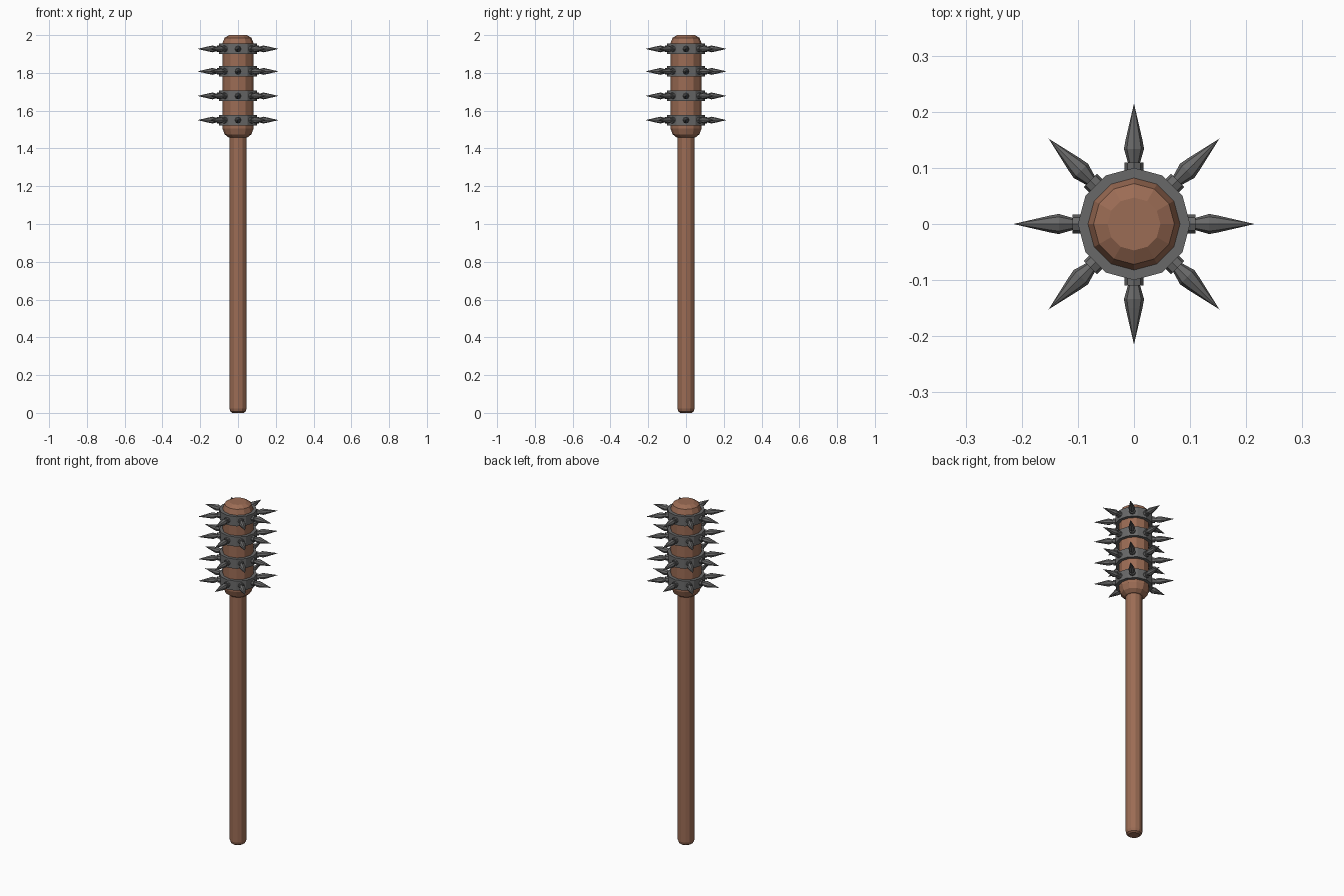
import bpy, bmesh
from math import pi, cos, sin
from mathutils import Matrix

if "Cube" in bpy.data.objects:
    bpy.data.objects.remove(bpy.data.objects["Cube"])


def lathe(bm, profile, sides, matrix=Matrix(), closed=False):
    """Revolve (radius, height) points round z; a closed profile makes a band."""
    rings = []
    for r, z in profile:
        if r == 0:
            rings.append([bm.verts.new(matrix @ Matrix.Translation((0, 0, z)).translation)] * sides)
        else:
            rings.append([bm.verts.new(matrix @ Matrix.Translation(
                (r * cos(2 * pi * i / sides), r * sin(2 * pi * i / sides), z)).translation)
                for i in range(sides)])
    pairs = list(zip(rings, rings[1:]))
    if closed:
        pairs.append((rings[-1], rings[0]))
    for a, b in pairs:
        for i in range(sides):
            j = (i + 1) % sides
            bm.faces.new(dict.fromkeys((a[i], a[j], b[j], b[i])))
    if not closed:
        for ring in (rings[0][::-1], rings[-1]):
            if ring[0] is not ring[1]:
                bm.faces.new(ring)


def finish(name, bm, material):
    bmesh.ops.recalc_face_normals(bm, faces=bm.faces)
    mesh = bpy.data.meshes.new(name)
    bm.to_mesh(mesh)
    bm.free()
    mesh.materials.append(material)
    obj = bpy.data.objects.new(name, mesh)
    bpy.context.collection.objects.link(obj)


def make_material(name, color):
    mat = bpy.data.materials.new(name)
    mat.diffuse_color = color
    mat.use_nodes = True
    mat.node_tree.nodes["Principled BSDF"].inputs["Base Color"].default_value = mat.diffuse_color
    return mat


wood = make_material("wood", (0.33, 0.15, 0.09, 1))
iron = make_material("iron", (0.14, 0.14, 0.14, 1))

# Wooden handle flowing into the thicker head
bm = bmesh.new()
lathe(bm, [(0.03, 0), (0.04, 0.007), (0.045, 0.022), (0.045, 1.458),
           (0.052, 1.46), (0.071, 1.475), (0.082, 1.505),
           (0.082, 1.957), (0.072, 1.985), (0.047, 2.0)], 12)
finish("wooden_shaft", bm, wood)

# Iron bands, each with eight spikes
spike = [(0.017, 0.09), (0.017, 0.110), (0.011, 0.110), (0.018, 0.134),
         (0.015, 0.150), (0, 0.215)]
for n, z in enumerate((1.55, 1.678, 1.808, 1.927), 1):
    bm = bmesh.new()
    lathe(bm, [(0.08, z - 0.028), (0.1, z - 0.028), (0.1, z + 0.028), (0.08, z + 0.028)],
          12, closed=True)
    finish(f"iron_band_{n}", bm, iron)

    bm = bmesh.new()
    for k in range(8):
        m = (Matrix.Translation((0, 0, z)) @ Matrix.Rotation(k * pi / 4, 4, 'Z')
             @ Matrix.Rotation(pi / 2, 4, 'Y'))
        lathe(bm, spike, 8, m)
    finish(f"spikes_{n}", bm, iron)
